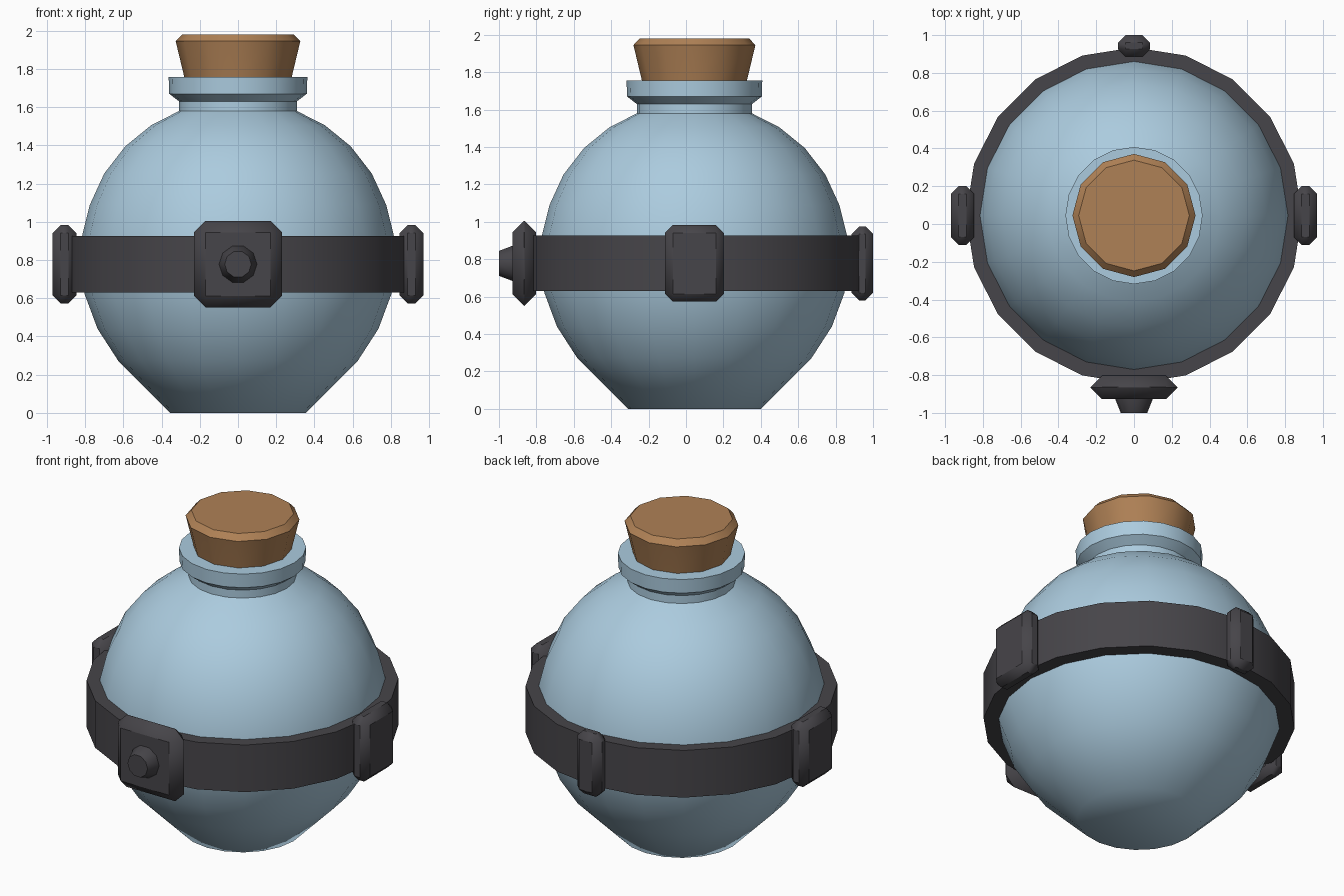
import bpy, bmesh, math
from mathutils import Matrix

if "Cube" in bpy.data.objects:
    bpy.data.objects.remove(bpy.data.objects["Cube"])

CY = 0.045      # bottle axis in y
CZ = 0.778      # height of the strap centre


def material(name, rgb):
    m = bpy.data.materials.new(name)
    m.diffuse_color = (*rgb, 1)
    m.use_nodes = True
    m.node_tree.nodes["Principled BSDF"].inputs["Base Color"].default_value = m.diffuse_color
    return m


GLASS = material("pale blue glass", (0.41, 0.60, 0.735))
CORK = material("cork brown", (0.43, 0.22, 0.092))
IRON = material("dark iron", (0.062, 0.059, 0.067))


def finish(name, bm, mat, angle):
    bmesh.ops.recalc_face_normals(bm, faces=bm.faces)
    mesh = bpy.data.meshes.new(name)
    bm.to_mesh(mesh)
    bm.free()
    mesh.materials.append(mat)
    ob = bpy.data.objects.new(name, mesh)
    bpy.context.collection.objects.link(ob)
    bpy.ops.object.select_all(action='DESELECT')
    ob.select_set(True)
    bpy.context.view_layer.objects.active = ob
    bpy.ops.object.shade_smooth_by_angle(angle=math.radians(angle))
    return ob


def lathe(name, profile, sides, mat, angle=40, closed=False, matrix=None):
    """Spin (radius, height) points; open profiles get end caps."""
    bm = bmesh.new()
    rings = [[bm.verts.new((r * math.cos(2 * math.pi * i / sides),
                            r * math.sin(2 * math.pi * i / sides), z))
              for i in range(sides)] for r, z in profile]
    pairs = list(zip(rings, rings[1:]))
    if closed:
        pairs.append((rings[-1], rings[0]))
    else:
        bm.faces.new(rings[0])
        bm.faces.new(rings[-1])
    for a, b in pairs:
        for i in range(sides):
            j = (i + 1) % sides
            bm.faces.new((a[i], a[j], b[j], b[i]))
    bm.transform(matrix or Matrix.Translation((0, CY, 0)))
    return finish(name, bm, mat, angle)


def plate(name, centre, size, bevel):
    """Box with wide single-step chamfers."""
    bm = bmesh.new()
    bmesh.ops.create_cube(bm, size=1)
    bm.transform(Matrix.Translation(centre) @ Matrix.Diagonal((*size, 1)))
    bmesh.ops.bevel(bm, geom=bm.edges[:], offset=bevel, segments=1,
                    affect='EDGES', clamp_overlap=True)
    return finish(name, bm, IRON, 40)


# Round bottle with neck and flared lip
lathe("bottle", [(0.355, 0), (0.627, 0.273), (0.735, 0.44), (0.802, 0.62),
                 (0.828, 0.78), (0.815, 0.93), (0.775, 1.09), (0.70, 1.253),
                 (0.59, 1.395), (0.455, 1.505), (0.308, 1.58), (0.308, 1.63),
                 (0.36, 1.67), (0.363, 1.757), (0.27, 1.757)], 20, GLASS, 50)

# Tapered cork with chamfered top
lathe("cork", [(0.27, 1.70), (0.281, 1.757), (0.326, 1.945), (0.293, 1.98)],
      12, CORK, 35)

# Strap around the middle
lathe("strap", [(0.80, 0.629), (0.89, 0.629), (0.89, 0.926), (0.80, 0.926)],
      20, IRON, 40, closed=True)

# Front plate and its stud
plate("front_plate", (0, -0.865, CZ), (0.46, 0.124, 0.455), 0.061)
lathe("front_stud", [(0.10, 0.90), (0.10, 0.925), (0.07, 1.0)], 10, IRON, 35,
      matrix=Matrix.Translation((0, 0, CZ)) @ Matrix.Rotation(math.pi / 2, 4, 'X'))

# Side and back clips
for side, label in ((1, "right"), (-1, "left")):
    plate(label + "_clip", (side * 0.908, CY, CZ), (0.124, 0.314, 0.41), 0.042)
plate("back_clip", (0, 0.943, CZ), (0.17, 0.114, 0.395), 0.04)
